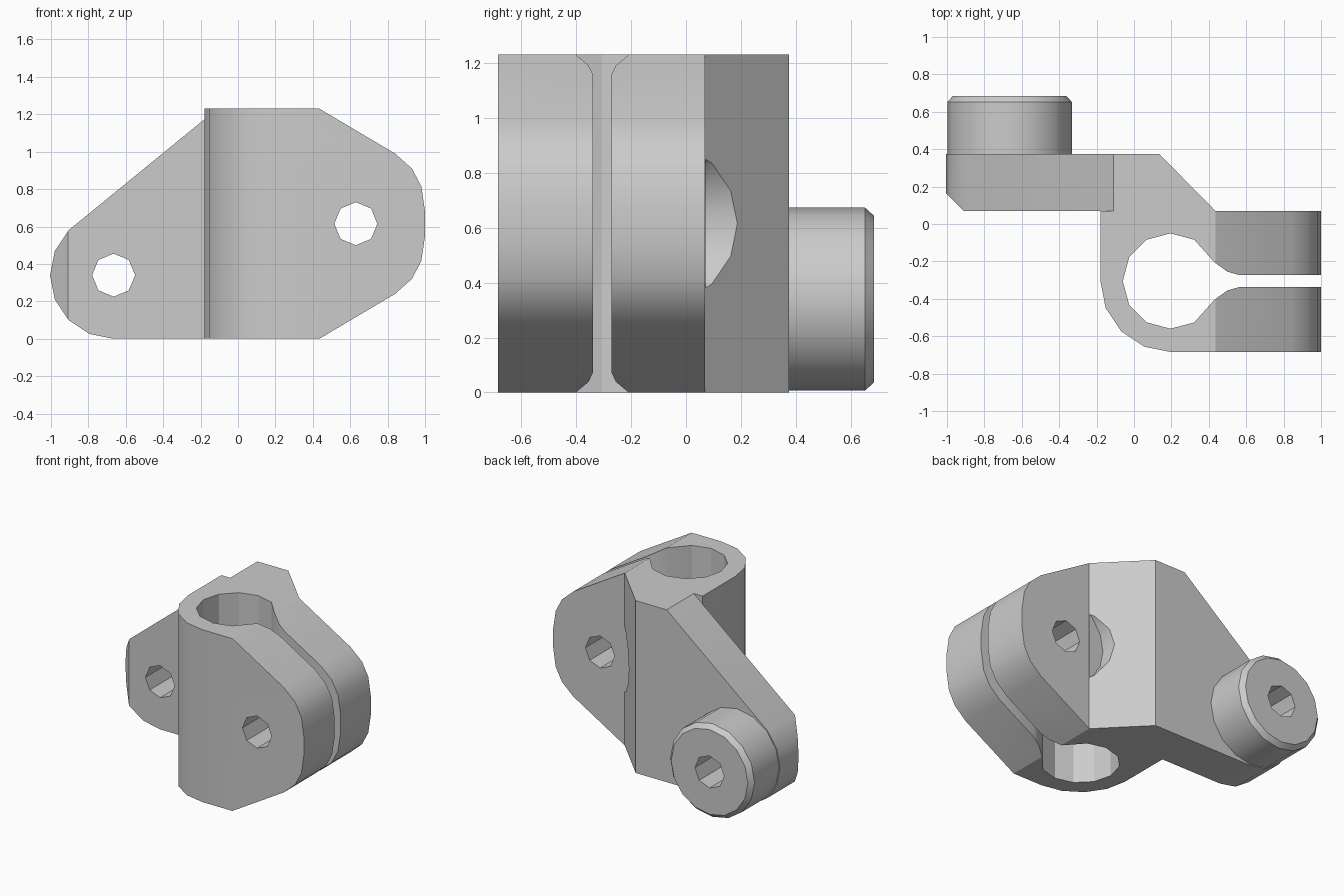
import bpy
import bmesh
from math import cos, sin, radians
from mathutils import Vector

cube = bpy.data.objects.get("Cube")
if cube:
    bpy.data.objects.remove(cube, do_unlink=True)

grey = bpy.data.materials.new("light_grey")
grey.use_nodes = True
grey.diffuse_color = (0.6, 0.6, 0.6, 1)
grey.node_tree.nodes["Principled BSDF"].inputs["Base Color"].default_value = (0.6, 0.6, 0.6, 1)


def arc(cx, cy, r, start, end, step):
    n = round(abs(end - start) / step)
    angles = [radians(start + (end - start) * i / n) for i in range(n + 1)]
    return [(cx + r * cos(a), cy + r * sin(a)) for a in angles]


def loft(name, rings):
    """Closed solid through matching rings of 3D points."""
    bm = bmesh.new()
    loops = [[bm.verts.new(p) for p in ring] for ring in rings]
    n = len(loops[0])
    bm.faces.new(loops[0])
    bm.faces.new(loops[-1])
    for a, b in zip(loops, loops[1:]):
        for i in range(n):
            j = (i + 1) % n
            bm.faces.new((a[i], a[j], b[j], b[i]))
    bmesh.ops.recalc_face_normals(bm, faces=bm.faces)
    mesh = bpy.data.meshes.new(name)
    bm.to_mesh(mesh)
    bm.free()
    mesh.materials.append(grey)
    obj = bpy.data.objects.new(name, mesh)
    bpy.context.collection.objects.link(obj)
    return obj


def prism_y(name, outline, y0, y1):
    return loft(name, [[(x, y, z) for x, z in outline] for y in (y0, y1)])


def round_y(name, cx, cz, sides, stations):
    """Turned part along y; stations are (y, radius)."""
    step = 360 / sides
    return loft(name, [[(x, y, z) for x, z in arc(cx, cz, r, 0, 360, step)[:-1]]
                       for y, r in stations])


def combine(target, tool, operation):
    mod = target.modifiers.new("combine", "BOOLEAN")
    mod.operation = operation
    mod.solver = "EXACT"
    mod.object = tool
    bpy.context.view_layer.objects.active = target
    bpy.ops.object.modifier_apply(modifier=mod.name)
    bpy.data.objects.remove(tool, do_unlink=True)


# Clamp body, split bore and arm, as one plan extruded upwards
H = 1.23
SLIT = -0.305
mouth = [(0.43, 0.10), (0.50, 0.05), (0.56, 0.033), (1.02, 0.033)]
plan = arc(0.2, SLIT, 0.38, 180, 270, 22.5)
plan += [(1.02, -0.68 - 0.005)]
plan += [(x, SLIT - d) for x, d in reversed(mouth)]
plan += arc(0.195, SLIT, 0.255, 300, 60, 30)
plan += [(x, SLIT + d) for x, d in mouth]
plan += [(1.02, 0.07), (0.435, 0.07), (0.135, 0.375), (-1.02, 0.375),
         (-1.02, 0.18), (-0.91, 0.07), (-0.18, 0.07)]
bracket = loft("clamp_bracket", [[(x, y, z) for x, y in plan] for z in (0, H)])

# Rounded, tapered outline of the clamping lugs
half = [(0.435, 0.615), (0.84, 0.375), (0.93, 0.295), (0.98, 0.2), (1.0, 0.065)]
lug = [(x, H / 2 - d) for x, d in half] + [(x, H / 2 + d) for x, d in reversed(half)]
waste = lug + [(0.435, 1.5), (1.3, 1.5), (1.3, -0.3), (0.435, -0.3)]
combine(bracket, prism_y("lug_cutter", waste, -1, 0.3), "DIFFERENCE")

# Sloping arm with a rounded end
AX, AZ = -0.665, 0.34
arm = arc(AX, AZ, 0.34, 270, 135, 22.5) + [(-0.11, H)]
waste = arm + [(-0.11, 1.5), (-1.3, 1.5), (-1.3, -0.3), (AX, -0.3)]
combine(bracket, prism_y("arm_cutter", waste, 0.0695, 0.6), "DIFFERENCE")

# Chamfered boss behind the arm
boss = round_y("boss", AX, AZ, 16, [(0.36, 0.333), (0.652, 0.333), (0.685, 0.303)])
combine(bracket, boss, "UNION")

# Bolt seat scooped into the web, then both bolt holes
combine(bracket, round_y("seat_cutter", 0.63, H / 2, 16, [(0.0705, 0.31), (0.6, 0.31)]), "DIFFERENCE")
for x, z in ((0.63, H / 2), (AX, AZ)):
    combine(bracket, round_y("hole_cutter", x, z, 8, [(-1, 0.115), (1, 0.115)]), "DIFFERENCE")

bpy.ops.object.select_all(action="DESELECT")
bracket.select_set(True)
bpy.context.view_layer.objects.active = bracket
bpy.ops.object.shade_smooth_by_angle(angle=radians(28))
